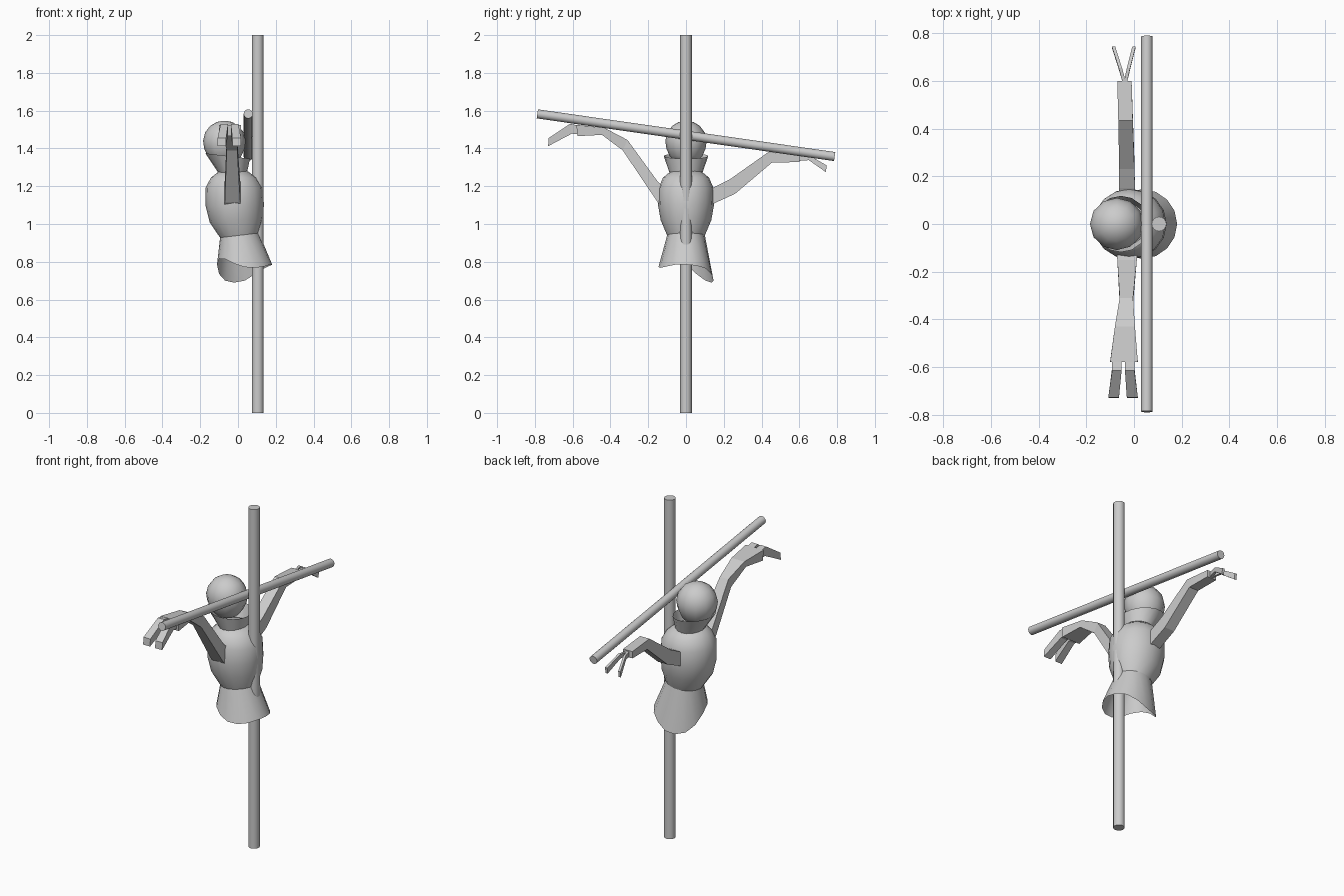
import bpy, bmesh, math
from mathutils import Vector

if "Cube" in bpy.data.objects:
    bpy.data.objects.remove(bpy.data.objects["Cube"])


def finish(name, bm, smooth=None):
    bmesh.ops.recalc_face_normals(bm, faces=bm.faces)
    me = bpy.data.meshes.new(name)
    bm.to_mesh(me)
    bm.free()
    ob = bpy.data.objects.new(name, me)
    bpy.context.collection.objects.link(ob)
    if smooth:
        bpy.ops.object.select_all(action='DESELECT')
        ob.select_set(True)
        bpy.context.view_layer.objects.active = ob
        bpy.ops.object.shade_smooth_by_angle(angle=math.radians(smooth))
    return ob


def bridge(bm, rings, cap0=False, cap1=False):
    rows = [[bm.verts.new(p) for p in r] for r in rings]
    n = len(rows[0])
    for a, b in zip(rows, rows[1:]):
        for i in range(n):
            j = (i + 1) % n
            bm.faces.new((a[i], a[j], b[j], b[i]))
    if cap0:
        bm.faces.new(rows[0])
    if cap1:
        bm.faces.new(rows[-1])


def ring(cx, z, rx, ry, slope=0.0, n=16):
    # ellipse around the body axis, tilted along x
    pts = []
    for i in range(n):
        a = 2 * math.pi * i / n
        x = rx * math.cos(a)
        pts.append((cx + x, ry * math.sin(a), z + slope * x))
    return pts


def rod(name, a, b, r):
    a, b = Vector(a), Vector(b)
    q = (b - a).to_track_quat('Z', 'Y')
    bm = bmesh.new()
    rings = [[p + q @ Vector((r * math.cos(t), r * math.sin(t), 0))
              for t in [2 * math.pi * i / 16 for i in range(16)]] for p in (a, b)]
    bridge(bm, rings, True, True)
    return finish(name, bm, 40)


def limb(name, stations):
    # station: x min, x max, lower edge (y, z), upper edge (y, z)
    bm = bmesh.new()
    bridge(bm, [[(x0, *lo), (x1, *lo), (x1, *up), (x0, *up)]
                for x0, x1, lo, up in stations], True, True)
    return finish(name, bm)


# Wooden frame
rod("upright_pole", (0.105, 0, 0), (0.105, 0, 2), 0.031)
rod("cross_bar", (0.054, -0.787, 1.583), (0.054, 0.787, 1.357), 0.024)

# Torso
bm = bmesh.new()
bridge(bm, [ring(0.008, 0.94, 0.103, 0.10, 0.12),
            ring(-0.008, 1.02, 0.142, 0.134, 0.08),
            ring(-0.017, 1.10, 0.154, 0.148, 0.04),
            ring(-0.02, 1.19, 0.152, 0.146),
            ring(-0.022, 1.245, 0.122, 0.122),
            ring(-0.025, 1.28, 0.075, 0.08)], cap1=True)
finish("torso", bm, 50)

# Open skirt with an uneven hem, longest on one side
hem = [0.785, 0.78, 0.765, 0.735, 0.70, 0.69, 0.70, 0.735,
       0.785, 0.815, 0.815, 0.79, 0.772, 0.768, 0.775, 0.785]
bm = bmesh.new()
waist = ring(0.008, 0.94, 0.103, 0.10, 0.12)
low = []
for i, z in enumerate(hem):
    a = 2 * math.pi * i / 16
    low.append((0.035 + 0.146 * math.cos(a), 0.146 * math.sin(a), z))
bridge(bm, [waist, low])
finish("skirt", bm, 50)

# Flared open collar
bm = bmesh.new()
bridge(bm, [ring(-0.03, 1.265, 0.075, 0.085, -0.1),
            ring(-0.055, 1.36, 0.118, 0.118, -0.12)])
finish("collar", bm, 50)

# Head
bm = bmesh.new()
prof = [(1.325, 0.06), (1.36, 0.09), (1.40, 0.107), (1.44, 0.113),
        (1.485, 0.102), (1.52, 0.075), (1.54, 0.04), (1.546, 0.012)]
bridge(bm, [ring(-0.072, z, r, r * 0.97, 0.0, 12) for z, r in prof], True, True)
finish("head", bm, 60)

# Arm on the high side of the bar, with two broad fingers
limb("high_arm", [
    (-0.075, 0.015, (-0.10, 1.07), (-0.10, 1.18)),
    (-0.07, 0.012, (-0.15, 1.115), (-0.15, 1.225)),
    (-0.06, -0.004, (-0.335, 1.39), (-0.31, 1.445)),
    (-0.08, 0.004, (-0.445, 1.472), (-0.43, 1.508)),
    (-0.10, 0.016, (-0.575, 1.465), (-0.58, 1.525))])
for name, b0, b1, t0, t1 in (("high_finger_outer", -0.092, -0.052, -0.108, -0.063),
                             ("high_finger_inner", -0.038, 0.002, -0.03, 0.016)):
    limb(name, [
        (b0, b1, (-0.56, 1.475), (-0.56, 1.52)),
        (b0, b1, (-0.605, 1.478), (-0.615, 1.53)),
        (t0, t1, (-0.73, 1.412), (-0.727, 1.455))])

# Arm on the low side of the bar, with two thin fingers
limb("low_arm", [
    (-0.062, 0.005, (0.10, 1.09), (0.10, 1.165)),
    (-0.062, 0.004, (0.15, 1.11), (0.15, 1.195)),
    (-0.062, 0.002, (0.26, 1.16), (0.23, 1.235)),
    (-0.066, -0.005, (0.455, 1.325), (0.435, 1.38)),
    (-0.07, -0.01, (0.60, 1.328), (0.60, 1.368))])
for name, tip in (("low_finger_outer", -0.086), ("low_finger_inner", 0.0)):
    mid = -0.038 + (tip + 0.038) * 0.4
    limb(name, [
        (-0.045, -0.031, (0.585, 1.333), (0.585, 1.362)),
        (mid - 0.007, mid + 0.007, (0.65, 1.338), (0.655, 1.362)),
        (tip - 0.007, tip + 0.007, (0.74, 1.275), (0.745, 1.31))])
